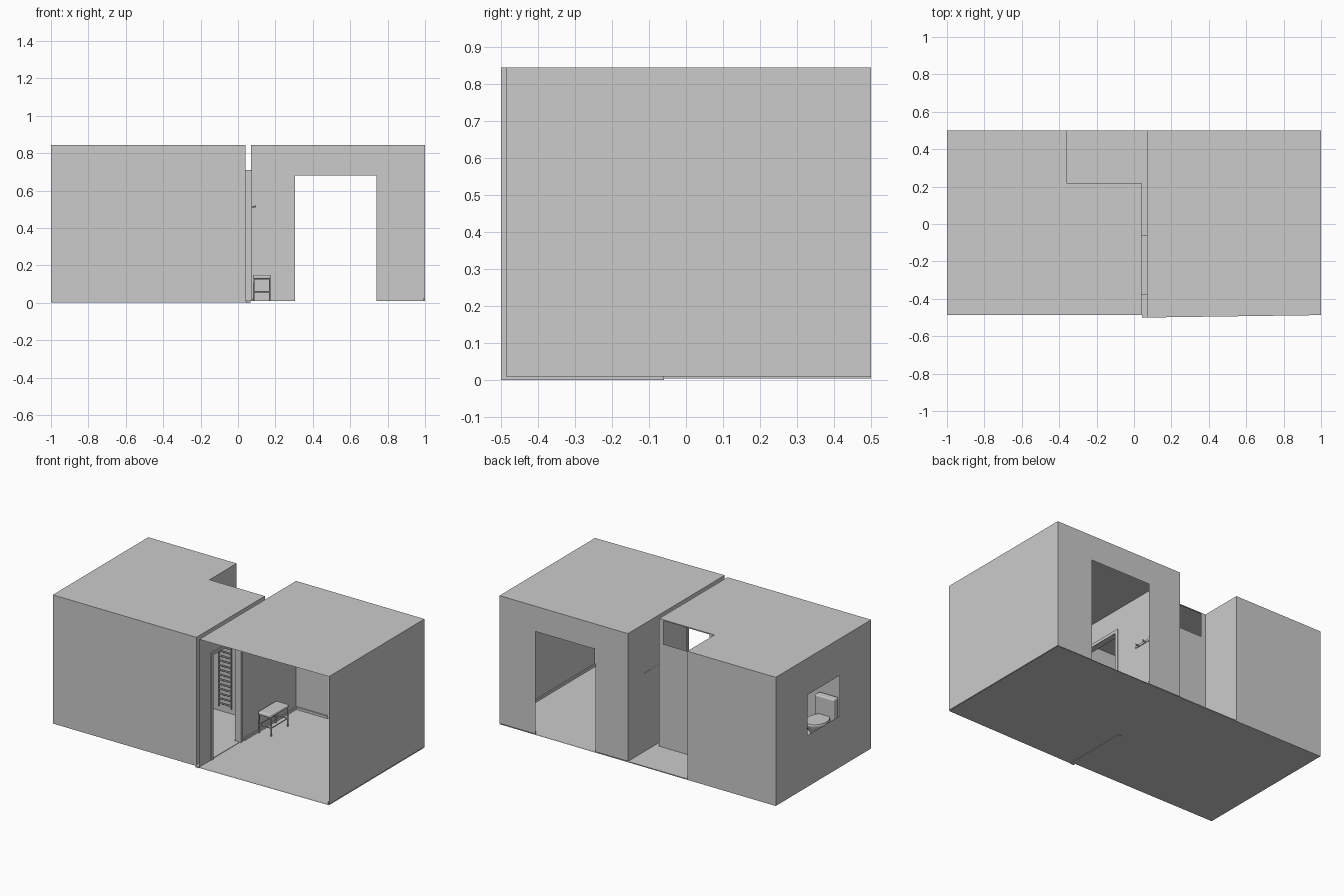
import bpy, bmesh, math

if "Cube" in bpy.data.objects:
    bpy.data.objects.remove(bpy.data.objects["Cube"])

H, F = 0.845, 0.009   # wall top, floor level


def mesh_obj(name, bm):
    me = bpy.data.meshes.new(name)
    bm.to_mesh(me)
    bm.free()
    ob = bpy.data.objects.new(name, me)
    bpy.context.collection.objects.link(ob)
    return ob


def sheet(name, *polys):
    bm = bmesh.new()
    for p in polys:
        bm.faces.new([bm.verts.new(v) for v in p])
    bmesh.ops.remove_doubles(bm, verts=bm.verts, dist=1e-5)
    return mesh_obj(name, bm)


def wall(name, axis, at, a, b, hole=None, z0=F):
    """Thin upright wall along x or y, with an optional rectangular opening (a0, a1, z0, z1)."""
    def quad(u0, u1, w0, w1):
        pts = [(u0, w0), (u1, w0), (u1, w1), (u0, w1)]
        return [(u, at, w) if axis == 'x' else (at, u, w) for u, w in pts]
    if not hole:
        return sheet(name, quad(a, b, z0, H))
    h0, h1, k0, k1 = hole
    rects = [(a, h0, z0, H), (h1, b, z0, H), (h0, h1, z0, k0), (h0, h1, k1, H)]
    return sheet(name, *[quad(*r) for r in rects if r[1] - r[0] > 1e-4 and r[3] - r[2] > 1e-4])


def box(name, x, y, z, bevel=0, seg=3):
    bm = bmesh.new()
    bmesh.ops.create_cube(bm, size=1)
    for v in bm.verts:
        v.co = [lo + (c + 0.5) * (hi - lo) for c, (lo, hi) in zip(v.co, (x, y, z))]
    ob = mesh_obj(name, bm)
    if bevel:
        m = ob.modifiers.new("Bevel", 'BEVEL')
        m.width, m.segments = bevel, seg
    return ob


def tube(name, pts, r, closed=False):
    cu = bpy.data.curves.new(name, 'CURVE')
    cu.dimensions, cu.bevel_depth, cu.bevel_resolution = '3D', r, 2
    cu.use_fill_caps = True
    sp = cu.splines.new('POLY')
    sp.points.add(len(pts) - 1)
    for p, c in zip(sp.points, pts):
        p.co = (*c, 1)
    sp.use_cyclic_u = closed
    ob = bpy.data.objects.new(name, cu)
    bpy.context.collection.objects.link(ob)
    return ob


def loft(name, rings, n=32):
    """Skin a stack of ellipses (cx, cy, rx, ry, z)."""
    bm = bmesh.new()
    loops = [[bm.verts.new((cx + rx * math.cos(2 * math.pi * i / n),
                            cy + ry * math.sin(2 * math.pi * i / n), z)) for i in range(n)]
             for cx, cy, rx, ry, z in rings]
    for lo, hi in zip(loops, loops[1:]):
        for i in range(n):
            bm.faces.new((lo[i], lo[(i + 1) % n], hi[(i + 1) % n], hi[i]))
    bm.faces.new(loops[0][::-1])
    bm.faces.new(loops[-1])
    ob = mesh_obj(name, bm)
    bpy.context.view_layer.objects.active = ob
    ob.select_set(True)
    bpy.ops.object.shade_smooth_by_angle(angle=math.radians(40))
    ob.select_set(False)
    return ob


# Floors
box("left_floor", (-1, 0.055), (-0.487, 0.5), (0.003, F))
sheet("right_floor", *[[(0.055, -0.5, z), (1, -0.487, z), (1, 0.5, z), (0.055, 0.5, z)]
                       for z in (0.003, F)])

# Roofs: the left one leaves an open back corner
sheet("left_roof", [(-1, -0.487, H), (0.04, -0.487, H), (0.04, 0.22, H),
                    (-0.36, 0.22, H), (-0.36, 0.5, H), (-1, 0.5, H)])
sheet("right_roof", [(0.07, -0.5, H), (1, -0.487, H), (1, 0.5, H), (0.07, 0.5, H)])

# Left room walls
door = (-0.375, -0.065, F, 0.70)
wall("left_front_wall", 'x', -0.487, -1, 0.04)
wall("left_end_wall", 'y', -1, -0.487, 0.5, (-0.16, 0.17, 0.34, 0.605))
wall("left_back_wall", 'x', 0.5, -1, -0.36)
wall("alcove_side_wall", 'y', -0.36, 0.22, 0.5)
wall("high_window_wall", 'x', 0.22, -0.36, 0.04, (-0.325, 0.01, 0.685, 0.838))
wall("left_door_wall", 'y', 0.04, -0.487, 0.22, door)

# Right room walls, open at the front
wall("right_door_wall", 'y', 0.07, -0.5, 0.5, door)
wall("right_back_wall", 'x', 0.5, 0.07, 1, (0.305, 0.74, F, 0.68))
wall("right_end_wall", 'y', 1, -0.487, 0.5)

# Skirting boards
for name, x, y in [("back_skirting_a", (0.07, 0.305), (0.492, 0.5)),
                   ("back_skirting_b", (0.74, 1), (0.492, 0.5)),
                   ("right_skirting", (0.992, 1), (-0.487, 0.5)),
                   ("inner_skirting", (0.07, 0.078), (-0.04, 0.5)),
                   ("left_front_skirting", (-1, 0.04), (-0.487, -0.475)),
                   ("left_end_skirting", (-1, -0.992), (-0.487, 0.21))]:
    box(name, x, y, (F, 0.025))

# Door lining, threshold and runner
for y in (-0.38, -0.08):
    box("door_jamb", (0.035, 0.076), (y, y + 0.02), (F, 0.71))
box("door_head", (0.035, 0.076), (-0.38, -0.06), (0.69, 0.71))
box("door_runner", (0.042, 0.068), (-0.5, -0.06), (0, 0.012))

# Bench: padded seat on two looped leg frames
box("bench_seat", (0.08, 0.175), (0.09, 0.28), (0.128, 0.15), 0.008)
for y in (0.10, 0.27):
    tube("bench_leg_frame", [(0.085, y, F), (0.085, y, 0.128), (0.17, y, 0.128), (0.17, y, F)], 0.0045)
    tube("bench_low_rail", [(0.085, y, 0.06), (0.17, y, 0.06)], 0.0035)
for x in (0.085, 0.17):
    tube("bench_long_rail", [(x, 0.10, 0.06), (x, 0.27, 0.06)], 0.0035)

# Coat hooks on a rail
box("hook_rail", (0.069, 0.075), (0.1, 0.34), (0.508, 0.522))
for i in range(4):
    y = 0.13 + i * 0.06
    tube("coat_hook", [(0.072, y, 0.515), (0.09, y, 0.512), (0.094, y, 0.52)], 0.004)

# Towel radiator on the window wall
for x in (-0.28, -0.19):
    tube("radiator_upright", [(x, 0.2, 0.05), (x, 0.2, 0.5)], 0.005)
for i in range(14):
    z = 0.07 + i * 0.031
    tube("radiator_bar", [(-0.28, 0.2, z), (-0.19, 0.2, z)], 0.005)

# Bath in the alcove with hollowed basin
bath = box("bath", (-1.0, -0.36), (0.21, 0.5), (F, 0.155))
cut = loft("bath_cutter", [(-0.68, 0.355, 0.24, 0.09, 0.04), (-0.68, 0.355, 0.27, 0.11, 0.07),
                           (-0.68, 0.355, 0.29, 0.12, 0.2)])
cut.hide_render = True
cut.hide_viewport = True
m = bath.modifiers.new("Hollow", 'BOOLEAN')
m.object, m.solver = cut, 'EXACT'

# Toilet against the front wall
loft("toilet_bowl", [(-0.7, -0.38, 0.035, 0.05, F), (-0.7, -0.38, 0.035, 0.05, 0.05),
                     (-0.7, -0.36, 0.06, 0.08, 0.13), (-0.7, -0.36, 0.065, 0.085, 0.15)])
loft("toilet_lid", [(-0.7, -0.36, 0.068, 0.088, 0.151), (-0.7, -0.36, 0.065, 0.085, 0.162)])
box("toilet_cistern", (-0.77, -0.63), (-0.48, -0.43), (0.13, 0.28), 0.008)
